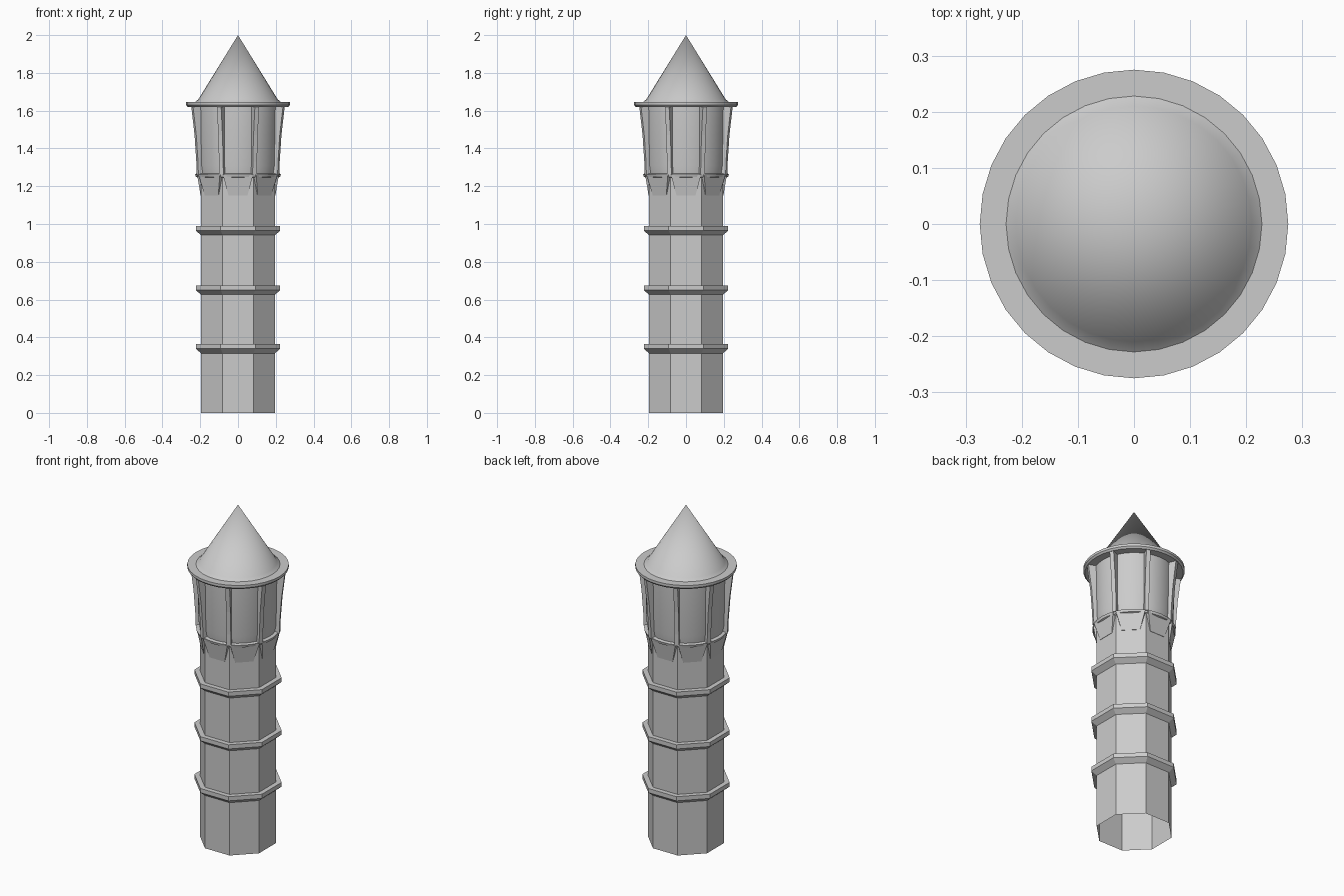
import bpy, bmesh, math

cube = bpy.data.objects.get("Cube")
if cube:
    bpy.data.objects.remove(cube, do_unlink=True)

stone = bpy.data.materials.new("grey_stone")
stone.use_nodes = True
GREY = (0.6, 0.6, 0.6, 1)
stone.diffuse_color = GREY
stone.node_tree.nodes["Principled BSDF"].inputs["Base Color"].default_value = GREY


def finish(bm, name, smooth=False):
    bmesh.ops.remove_doubles(bm, verts=bm.verts, dist=1e-5)
    bmesh.ops.recalc_face_normals(bm, faces=bm.faces)
    mesh = bpy.data.meshes.new(name)
    bm.to_mesh(mesh)
    bm.free()
    mesh.materials.append(stone)
    obj = bpy.data.objects.new(name, mesh)
    bpy.context.collection.objects.link(obj)
    if smooth:
        bpy.ops.object.select_all(action="DESELECT")
        obj.select_set(True)
        bpy.context.view_layer.objects.active = obj
        bpy.ops.object.shade_smooth_by_angle(angle=math.radians(35))
    return obj


def lathe(name, profile, sides, offset=0.0, smooth=False, closed=False):
    """Turn (radius, height) points around z."""
    bm = bmesh.new()
    rings = []
    for r, z in profile:
        ring = []
        for i in range(sides):
            a = math.tau * (i + offset) / sides
            ring.append(bm.verts.new((r * math.cos(a), r * math.sin(a), z)))
        rings.append(ring)
    pairs = list(zip(rings, rings[1:]))
    if closed:
        pairs.append((rings[-1], rings[0]))
    for low, high in pairs:
        for i in range(sides):
            j = (i + 1) % sides
            bm.faces.new((low[i], low[j], high[j], high[i]))
    return finish(bm, name, smooth)


def around(x, y, z, a):
    return (x * math.cos(a) - y * math.sin(a), x * math.sin(a) + y * math.cos(a), z)


def prism(name, bottom, top, angle):
    """Close two matching loops of points into a solid, turned about z."""
    bm = bmesh.new()
    a = [bm.verts.new(around(*p, angle)) for p in bottom]
    b = [bm.verts.new(around(*p, angle)) for p in top]
    bm.faces.new(a)
    bm.faces.new(b)
    for i in range(len(a)):
        j = (i + 1) % len(a)
        bm.faces.new((a[i], a[j], b[j], b[i]))
    return finish(bm, name)


# Eight-sided shaft, open at the foot
SHAFT = 0.212
lathe("shaft", [(SHAFT, 0), (SHAFT, 1.28)], 8, 0.5)

# Three string courses with sloped undersides
for n, z in enumerate((0.365, 0.675, 0.99)):
    lathe(f"band_{n + 1}", [(0.205, z - 0.055), (0.242, z - 0.025),
                            (0.242, z), (0.205, z)], 8, 0.5, closed=True)

# Upper drum with a collar at its foot
lathe("drum", [(0.205, 1.25), (0.215, 1.31), (0.22, 1.63)], 32, smooth=True)
lathe("collar", [(0.2, 1.24), (0.223, 1.25), (0.227, 1.265), (0.2, 1.27)],
      32, smooth=True, closed=True)

# Tapered corbels under the drum and curved ribs up its side
rib_curve = [(0.2, 1.26), (0.232, 1.26), (0.234, 1.33), (0.244, 1.47),
             (0.263, 1.625), (0.2, 1.625)]
for i in range(8):
    face_angle = math.tau * i / 8
    prism(f"corbel_{i + 1}",
          [(0.18, -0.05, 1.15), (0.198, -0.05, 1.15),
           (0.198, 0.05, 1.15), (0.18, 0.05, 1.15)],
          [(0.18, -0.08, 1.26), (0.216, -0.08, 1.26),
           (0.216, 0.08, 1.26), (0.18, 0.08, 1.26)], face_angle)
    prism(f"rib_{i + 1}", [(r, -0.012, z) for r, z in rib_curve],
          [(r, 0.012, z) for r, z in rib_curve], face_angle + math.tau / 16)

# Flat eaves ring
lathe("eaves", [(0.0, 1.62), (0.266, 1.62), (0.275, 1.63), (0.275, 1.645),
                (0.0, 1.645)], 32, smooth=True)

# Pointed roof with a slight flare at the foot
lathe("roof", [(0.228, 1.645), (0.21, 1.66), (0.0, 2.0)], 32, smooth=True)
